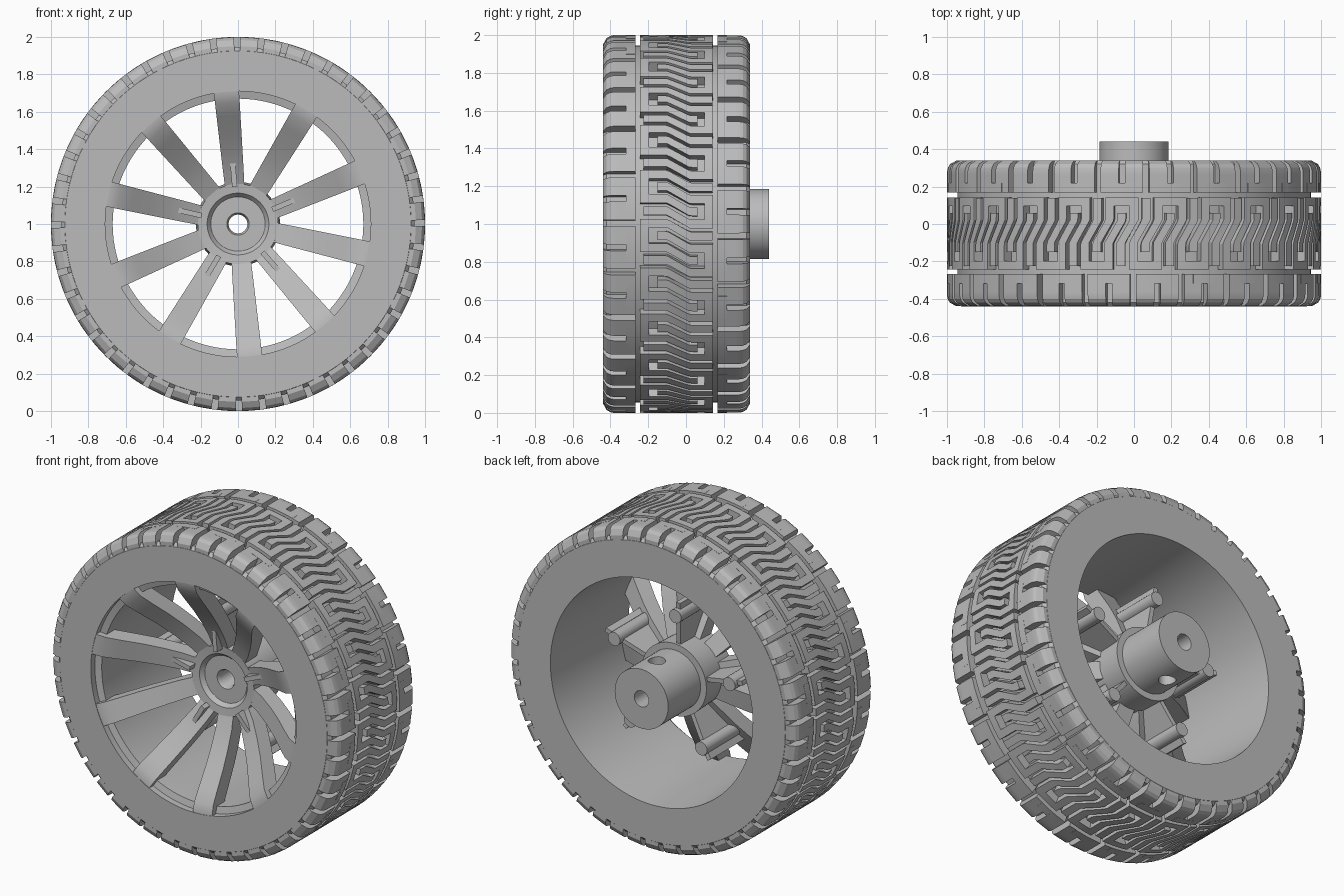
import bpy, bmesh, math
from mathutils import Vector

cube = bpy.data.objects.get("Cube")
if cube:
    bpy.data.objects.remove(cube)

FRONT, BACK = -0.44, 0.34
grey = bpy.data.materials.new("plain grey")
grey.use_nodes = True
grey.diffuse_color = (0.5, 0.5, 0.5, 1)
grey.node_tree.nodes["Principled BSDF"].inputs["Base Color"].default_value = (0.5, 0.5, 0.5, 1)


def place(r, a, y):
    """Polar position around the axle."""
    return Vector((r * math.cos(a), y, 1 + r * math.sin(a)))


def finish(bm, name, smooth=30):
    bmesh.ops.recalc_face_normals(bm, faces=bm.faces)
    me = bpy.data.meshes.new(name)
    bm.to_mesh(me)
    bm.free()
    me.materials.append(grey)
    ob = bpy.data.objects.new(name, me)
    bpy.context.collection.objects.link(ob)
    bpy.ops.object.select_all(action='DESELECT')
    ob.select_set(True)
    bpy.context.view_layer.objects.active = ob
    if smooth:
        bpy.ops.object.shade_smooth_by_angle(angle=math.radians(smooth))
    return ob


def loft(bm, rings, closed=False):
    """Skin a list of vertex rings, capping the ends unless closed."""
    n = len(rings[0])
    pairs = list(zip(rings, rings[1:]))
    if closed:
        pairs.append((rings[-1], rings[0]))
    else:
        bm.faces.new(rings[0])
        bm.faces.new(rings[-1][::-1])
    for a, b in pairs:
        for i in range(n):
            j = (i + 1) % n
            bm.faces.new((a[i], b[i], b[j], a[j]))


def revolve(name, profile, segs=96):
    bm = bmesh.new()
    rings = [[bm.verts.new(place(r, k * math.tau / segs, y)) for r, y in profile]
             for k in range(segs)]
    loft(bm, rings, closed=True)
    return finish(bm, name)


# Tyre body and rim barrel
revolve("tyre_and_barrel", [
    (0.71, FRONT), (0.925, FRONT), (0.945, -0.42), (0.945, 0.32), (0.925, BACK),
    (0.70, BACK), (0.67, -0.30), (0.67, -0.39), (0.71, -0.40)], 144)

# Hub with axle bore and stepped collar
hub = revolve("hub", [
    (0.05, -0.10), (0.06, -0.12), (0.145, -0.12), (0.165, -0.145), (0.215, -0.15),
    (0.225, 0.12), (0.185, 0.12), (0.185, 0.44), (0.05, 0.44)], 64)

# Set-screw hole drilled through the hub
bpy.ops.mesh.primitive_cylinder_add(vertices=32, radius=0.05, depth=1, location=(0, 0.29, 1))
cutter = bpy.context.object
cutter.hide_render = True
drill = hub.modifiers.new("screw_hole", 'BOOLEAN')
drill.object = cutter
drill.solver = 'EXACT'
bpy.context.view_layer.objects.active = hub
while hub.modifiers[0] != drill:
    bpy.ops.object.modifier_move_up(modifier=drill.name)
bpy.ops.object.modifier_apply(modifier=drill.name)
bpy.data.objects.remove(cutter)

# Ten dished spokes: radius, front y, back y, half width
SPOKE = [(0.74, -0.438, -0.36, 0.068), (0.70, -0.437, -0.33, 0.067), (0.65, -0.42, -0.30, 0.066),
         (0.58, -0.37, -0.25, 0.064), (0.48, -0.295, -0.18, 0.061), (0.38, -0.23, -0.12, 0.058),
         (0.28, -0.175, -0.07, 0.055), (0.20, -0.145, -0.03, 0.052), (0.14, -0.118, 0, 0.04)]
FIRST = math.radians(95)
bm = bmesh.new()
for k in range(10):
    a = FIRST + k * math.tau / 10
    rings = []
    for r, yf, yb, w in SPOKE:
        rings.append([bm.verts.new(place(math.hypot(r, s * w), a + math.atan2(s * w, r), y))
                      for s, y in ((-1, yf), (1, yf), (1, yb), (-1, yb))])
    loft(bm, rings)
finish(bm, "spokes", 25)

# Round posts and thin ribs behind every other spoke
bm = bmesh.new()
for k in range(5):
    a = FIRST + k * math.tau / 5
    centre = place(0.42, a, 0)
    rings = []
    for y in (-0.2, 0.16):
        rings.append([bm.verts.new(centre + Vector((0.042 * math.cos(t), y, 0.042 * math.sin(t))))
                      for t in (i * math.tau / 20 for i in range(20))])
    loft(bm, rings)
    rings = []
    for r, tip in ((0.2, 0.10), (0.5, 0.14)):
        rings.append([bm.verts.new(place(r, a + s * 0.014 / r, y))
                      for s, y in ((-1, -0.2), (1, -0.2), (1, tip), (-1, tip))])
    loft(bm, rings)
finish(bm, "posts_and_ribs")


# Tread: raised bars laid out flat as paths, then wrapped around the tyre
PITCHES = 24
PITCH = math.tau / PITCHES
COL = PITCH / 4


def crown(v):
    d = min(v - FRONT, BACK - v, 0.06)
    return 0.94 + math.sqrt(max(0, 0.06 ** 2 - (0.06 - d) ** 2))


def slant(v):
    return 0.07 * min(max((0.02 - v) / 0.12, 0), 1)


def bar(bm, path, width, start):
    pts = [Vector(p) for p in path]
    sides = []
    for i, p in enumerate(pts):
        d0 = (p - pts[i - 1]).normalized() if i else None
        d1 = (pts[i + 1] - p).normalized() if i + 1 < len(pts) else None
        d0, d1 = d0 or d1, d1 or d0
        n = Vector((-d0.y - d1.y, d0.x + d1.x)).normalized()
        n *= width / 2 / n.dot(Vector((-d0.y, d0.x)))
        sides.append((p + n, p - n))
    rows = [sides[0]]
    for s, e in zip(sides, sides[1:]):
        steps = max(1, round((s[0] - e[0]).length / 0.02))
        rows += [(s[0].lerp(e[0], t / steps), s[1].lerp(e[1], t / steps))
                 for t in range(1, steps + 1)]
    rings = []
    for left, right in rows:
        ring = []
        for q, top in ((left, 0), (left, 1), (right, 1), (right, 0)):
            v = min(max(q.y, FRONT + 0.001), BACK - 0.001)
            ring.append(bm.verts.new(place(crown(v) if top else 0.92,
                                           start + q.x + slant(v), v)))
        rings.append(ring)
    loft(bm, rings)


bm = bmesh.new()
for k in range(PITCHES):
    s = k * PITCH
    # interlocking centre hooks
    bar(bm, [(0, -0.225), (0, 0.12), (2 * COL, 0.12), (2 * COL, -0.15)], 0.046, s)
    bar(bm, [(COL, 0.06), (COL, -0.22), (3 * COL, -0.22), (3 * COL, 0.14)], 0.046, s)
    # shoulder forks, open towards the sidewalls
    for edge, root in ((FRONT, -0.268), (BACK, 0.168)):
        inward = 1 if root > edge else -1
        for u in (0, 2 * COL):
            bar(bm, [(u, edge), (u, root)], 0.098, s)
        bar(bm, [(0, root - inward * 0.025), (2 * COL, root - inward * 0.025)], 0.05, s)
finish(bm, "tread_blocks", 20)
